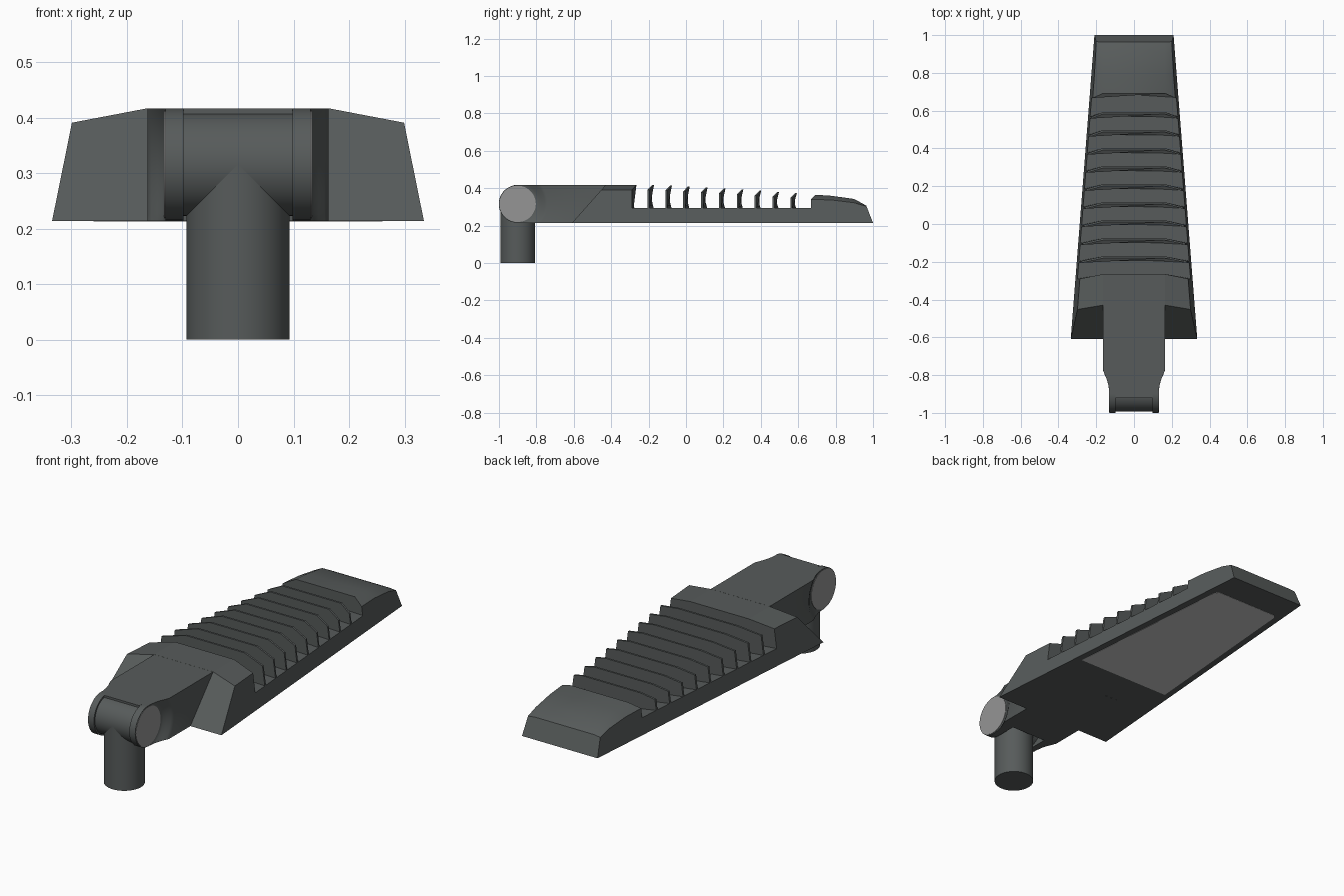
import bpy, bmesh, math

cube = bpy.data.objects.get("Cube")
if cube:
    bpy.data.objects.remove(cube, do_unlink=True)


def material(name, rgb):
    m = bpy.data.materials.new(name)
    m.use_nodes = True
    m.diffuse_color = (*rgb, 1)
    m.node_tree.nodes["Principled BSDF"].inputs["Base Color"].default_value = (*rgb, 1)
    return m


DARK = material("dark grey casing", (0.095, 0.105, 0.104))
STEEL = material("mid grey cap", (0.3, 0.3, 0.3))
LENS = material("pale grey lens", (0.58, 0.58, 0.58))

BOTTOM, TOP, DECK = 0.214, 0.417, 0.295
CROWN = 0.163                      # half width of the flat top
SLOT, LUG = 0.098, 0.131           # inner and outer sides of the hinge lugs
PIVOT_Y, PIVOT_Z = -0.9, 0.316


def make(name, bm, mat=DARK, smooth=False):
    bmesh.ops.recalc_face_normals(bm, faces=bm.faces)
    me = bpy.data.meshes.new(name)
    bm.to_mesh(me)
    bm.free()
    ob = bpy.data.objects.new(name, me)
    bpy.context.collection.objects.link(ob)
    me.materials.append(mat)
    if smooth:
        bpy.ops.object.select_all(action='DESELECT')
        ob.select_set(True)
        bpy.context.view_layer.objects.active = ob
        bpy.ops.object.shade_smooth_by_angle(angle=math.radians(30))


def loft(name, rings, mat=DARK, smooth=False):
    """Skin a list of equal-length vertex rings and cap both ends."""
    bm = bmesh.new()
    loops = [[bm.verts.new(p) for p in ring] for ring in rings]
    n = len(loops[0])
    for a, b in zip(loops, loops[1:]):
        for i in range(n):
            j = (i + 1) % n
            bm.faces.new((a[i], a[j], b[j], b[i]))
    bm.faces.new(loops[0])
    bm.faces.new(loops[-1])
    make(name, bm, mat, smooth)


def cylinder(name, start, end, radius, mat=DARK, axis='X', segments=48):
    """Cylinder along X, or along Z, through the pivot."""
    rings = []
    for t in (start, end):
        ring = []
        for i in range(segments):
            a = math.tau * i / segments
            c, s = radius * math.cos(a), radius * math.sin(a)
            ring.append((t, PIVOT_Y + c, PIVOT_Z + s) if axis == 'X'
                        else (c, PIVOT_Y + s, t))
        rings.append(ring)
    loft(name, rings, mat, True)


def half_width(y):
    return 0.335 - 0.078 * (y + 0.61)


def front_slope(z):
    return -0.61 + (z - BOTTOM) * 0.89


def rear_slope(z):
    return 1.0 - (z - BOTTOM) * 0.39


def section(y_at, low, shoulder, crown):
    """Chamfered cross-section; y_at(z, inner) places each corner."""
    right = []
    for z, inner in ((low, True), (low, False), (shoulder, False), (crown, True)):
        y = y_at(z, inner)
        x = CROWN if inner else half_width(y) - (z - BOTTOM) * 0.133
        right.append((x, y, z))
    return right + [(-x, y, z) for x, y, z in reversed(right)]


def swept(y):
    """Upright wall whose outer ends bend forward."""
    return lambda z, inner: y if inner else y - 0.025


def sloped(slope):
    return lambda z, inner: slope(z)


# Tapered tray under the fins
loft("base_tray", [section(sloped(front_slope), BOTTOM, DECK, DECK),
                   section(sloped(rear_slope), BOTTOM, DECK, DECK)])

# Front housing with sloping front
loft("front_housing", [section(sloped(front_slope), BOTTOM, 0.391, TOP),
                       section(swept(-0.265), BOTTOM, 0.391, TOP)])

# Cooling fins, getting lower towards the rear
LOW = DECK - 0.01
for i in range(9):
    y = -0.171 + 0.0955 * i
    crown = TOP - 0.05 * ((y + 0.171) / 0.86) ** 1.2
    loft(f"cooling_fin_{i + 1}", [section(swept(y - 0.01), LOW, crown - 0.026, crown),
                                  section(swept(y), LOW, crown - 0.026, crown)])

# Rear housing with rounded top
rear = [section(swept(0.692), LOW, 0.34, 0.365)]
for y, shoulder, crown in ((0.78, 0.337, 0.359), (0.9, 0.322, 0.342)):
    rear.append(section(lambda z, inner, y=y: y, LOW, shoulder, crown))
rear.append(section(sloped(rear_slope), LOW, 0.303, 0.307))
loft("rear_housing", rear, smooth=True)

# Lamp lens on the underside
outline = [(half_width(y) - inset, y)
           for y, inset in ((-0.08, 0.033), (0.825, 0.036), (0.845, 0.05))]
outline += [(-x, y) for x, y in reversed(outline)]
loft("lamp_lens", [[(x, y, z) for x, y in outline]
                   for z in (BOTTOM + 0.002, BOTTOM - 0.001)], LENS)

# Neck cheeks, flaring outwards in a ring around the hinge, with lugs and caps
flare = [(0.1025, LUG), (0.113, 0.136), (0.129, 0.145), (0.146, 0.156), (0.16, CROWN)]
levels = [BOTTOM + (TOP - BOTTOM) * i / 16 for i in range(17)]
for side, sign in (("left", 1), ("right", -1)):
    rings = []
    for z in levels:
        ring = [(SLOT, PIVOT_Y), (LUG, PIVOT_Y)]
        ring += [(x, PIVOT_Y + math.sqrt(r * r - (z - PIVOT_Z) ** 2)) for r, x in flare]
        ring += [(CROWN, -0.43), (SLOT, -0.43)]
        rings.append([(sign * x, y, z) for x, y in ring])
    loft(f"neck_cheek_{side}", rings, smooth=True)
    cylinder(f"hinge_lug_{side}", sign * SLOT, sign * LUG, 0.101)
    cylinder(f"hinge_cap_{side}", sign * (LUG - 0.002), sign * (LUG + 0.002), 0.097, STEEL)

# Bridge between the cheeks, leaving room for the post
bridge = [(-0.92, TOP), (-0.43, TOP), (-0.43, BOTTOM), (-0.79, BOTTOM),
          (-0.8, PIVOT_Z), (-0.92, 0.405)]
loft("neck_bridge", [[(x, y, z) for y, z in bridge] for x in (-SLOT, SLOT)])

# Pivot barrel and mounting post
cylinder("pivot_barrel", -SLOT, SLOT, 0.093)
cylinder("mounting_post", 0, PIVOT_Z, 0.093, axis='Z')
